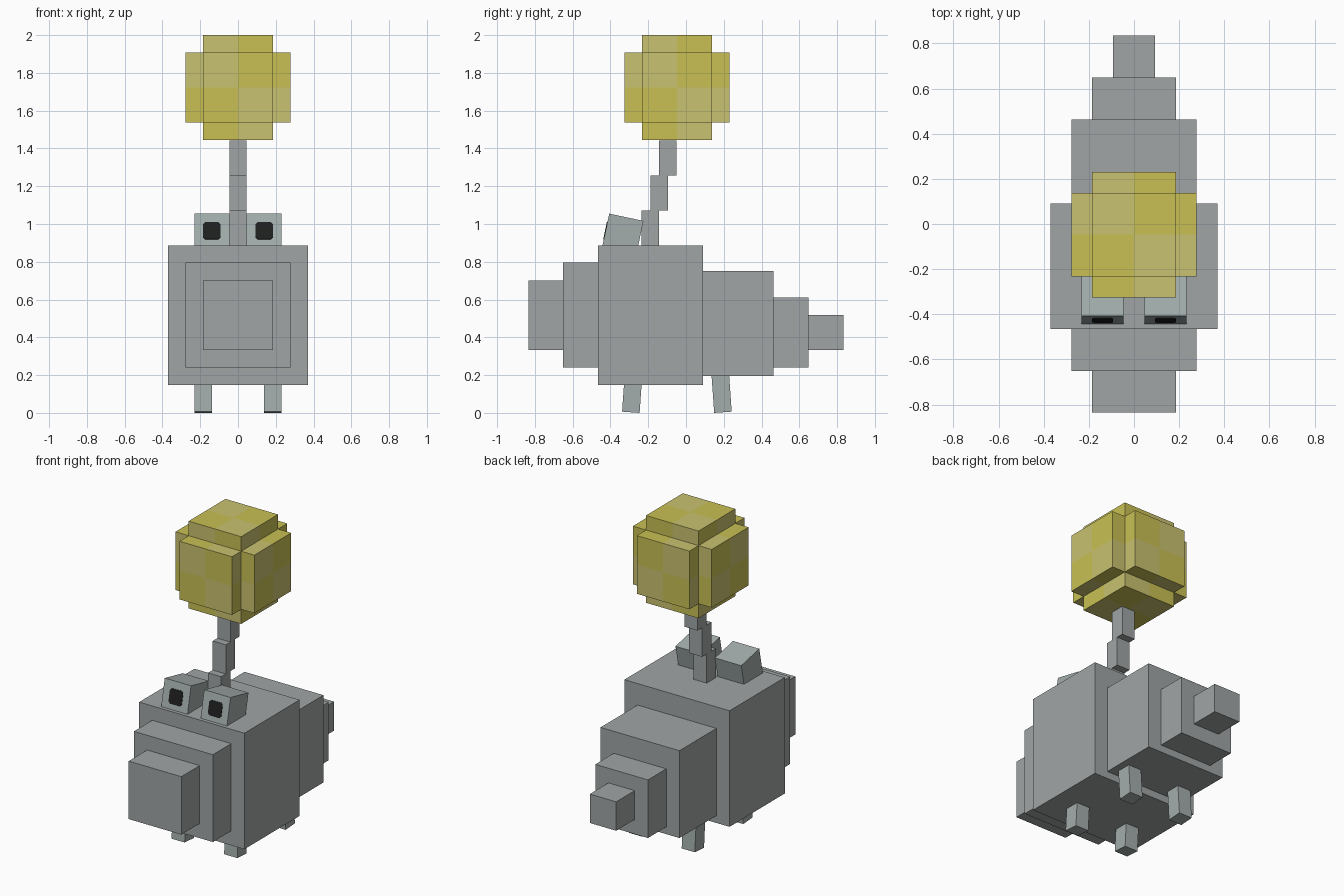
import bpy, bmesh, math
from mathutils import Matrix, Vector

if "Cube" in bpy.data.objects:
    bpy.data.objects.remove(bpy.data.objects["Cube"])

U = 0.0926  # one block unit


def srgb(r, g, b):
    def f(c):
        c /= 255
        return c / 12.92 if c <= 0.04045 else ((c + 0.055) / 1.055) ** 2.4
    return (f(r), f(g), f(b), 1)


def material(name, col):
    m = bpy.data.materials.new(name)
    m.diffuse_color = srgb(*col)
    m.use_nodes = True
    m.node_tree.nodes["Principled BSDF"].inputs["Base Color"].default_value = m.diffuse_color
    return m


GREY = material("grey", (160, 165, 165))
PALE = material("pale_grey", (163, 174, 172))
BLACK = material("black", (30, 31, 31))
YELLOW = material("yellow", (200, 192, 84))
SOFT = material("soft_yellow", (201, 194, 112))


def finish(name, bm, *mats):
    me = bpy.data.meshes.new(name)
    bm.to_mesh(me)
    bm.free()
    for m in mats:
        me.materials.append(m)
    ob = bpy.data.objects.new(name, me)
    bpy.context.collection.objects.link(ob)
    return ob


def box(name, x, y, z, *mats, tilt=0):
    """Box from (min, max) ranges, tilted about x through its centre."""
    bm = bmesh.new()
    bmesh.ops.create_cube(bm, size=1)
    size = Vector((x[1] - x[0], y[1] - y[0], z[1] - z[0]))
    centre = Vector((sum(x) / 2, sum(y) / 2, sum(z) / 2))
    bm.transform(Matrix.Translation(centre) @ Matrix.Rotation(math.radians(tilt), 4, 'X')
                 @ Matrix.Diagonal(size).to_4x4())
    return finish(name, bm, *mats)


# Body, snout and tail steps
for name, w, y, z in [
        ("snout", 2, (-0.835, -0.65), (0.333, 0.702)),
        ("head", 3, (-0.65, -0.465), (0.24, 0.796)),
        ("body", 4, (-0.465, 0.091), (0.148, 0.887)),
        ("rear", 3, (0.091, 0.463), (0.194, 0.75)),
        ("tail_base", 2, (0.463, 0.648), (0.24, 0.61)),
        ("tail_tip", 1, (0.648, 0.835), (0.333, 0.517))]:
    box(name, (-w * U, w * U), y, z, GREY)

# Stalk, stepping backwards
for i in range(3):
    y = -0.235 + i * U / 2
    z = 0.887 + i * 2 * U
    box(f"stalk_{i + 1}", (-U / 2, U / 2), (y, y + U), (z, z + 2 * U), GREY)

for s, side in ((-1, "left"), (1, "right")):
    # Legs, splayed a little forwards and backwards
    lx = sorted((s * 1.5 * U, s * 2.5 * U))
    box(f"front_leg_{side}", lx, (-0.332, -0.239), (0.003, 0.188), PALE, tilt=-4)
    box(f"rear_leg_{side}", lx, (0.141, 0.234), (0.003, 0.233), PALE, tilt=4)
    # Eye block, leaning back
    tilt = -12
    cy, cz = -0.335, 0.945
    box(f"eye_{side}", sorted((s * U / 2, s * 2.5 * U)), (cy - U, cy + U),
        (cz - U, cz + U), PALE, tilt=tilt)
    # Pupil plate with clipped corners
    h, c = U / 2, 0.012
    outline = [(h, h - c), (h - c, h), (c - h, h), (-h, h - c),
               (-h, c - h), (c - h, -h), (h - c, -h), (h, c - h)]
    bm = bmesh.new()
    face = bm.faces.new([bm.verts.new((px, 0, pz)) for px, pz in outline])
    ext = bmesh.ops.extrude_face_region(bm, geom=[face])
    for v in ext["geom"]:
        if isinstance(v, bmesh.types.BMVert):
            v.co.y -= 0.003
    bmesh.ops.recalc_face_normals(bm, faces=bm.faces[:])
    bm.transform(Matrix.Translation((s * 1.5 * U, cy, cz))
                 @ Matrix.Rotation(math.radians(tilt), 4, 'X')
                 @ Matrix.Translation((0, -U, 0)))
    finish(f"pupil_{side}", bm, BLACK)

# Ball: three crossed blocks with two-tone quarters on each face
for axis in range(3):
    bm = bmesh.new()
    bmesh.ops.create_cube(bm, size=1)
    bmesh.ops.subdivide_edges(bm, edges=bm.edges[:], cuts=1, use_grid_fill=True)
    size = [4 * U] * 3
    size[axis] = 6 * U
    bm.transform(Matrix.Diagonal(size).to_4x4())
    for f in bm.faces:
        n = max(range(3), key=lambda i: abs(f.normal[i]))
        c = f.calc_center_median()
        a, b = [c[i] for i in range(3) if i != n]
        f.material_index = 1 if a * b < 0 else 0
    bm.transform(Matrix.Translation((0, -0.047, 1.722)))
    finish(f"ball_{'xyz'[axis]}", bm, YELLOW, SOFT)
